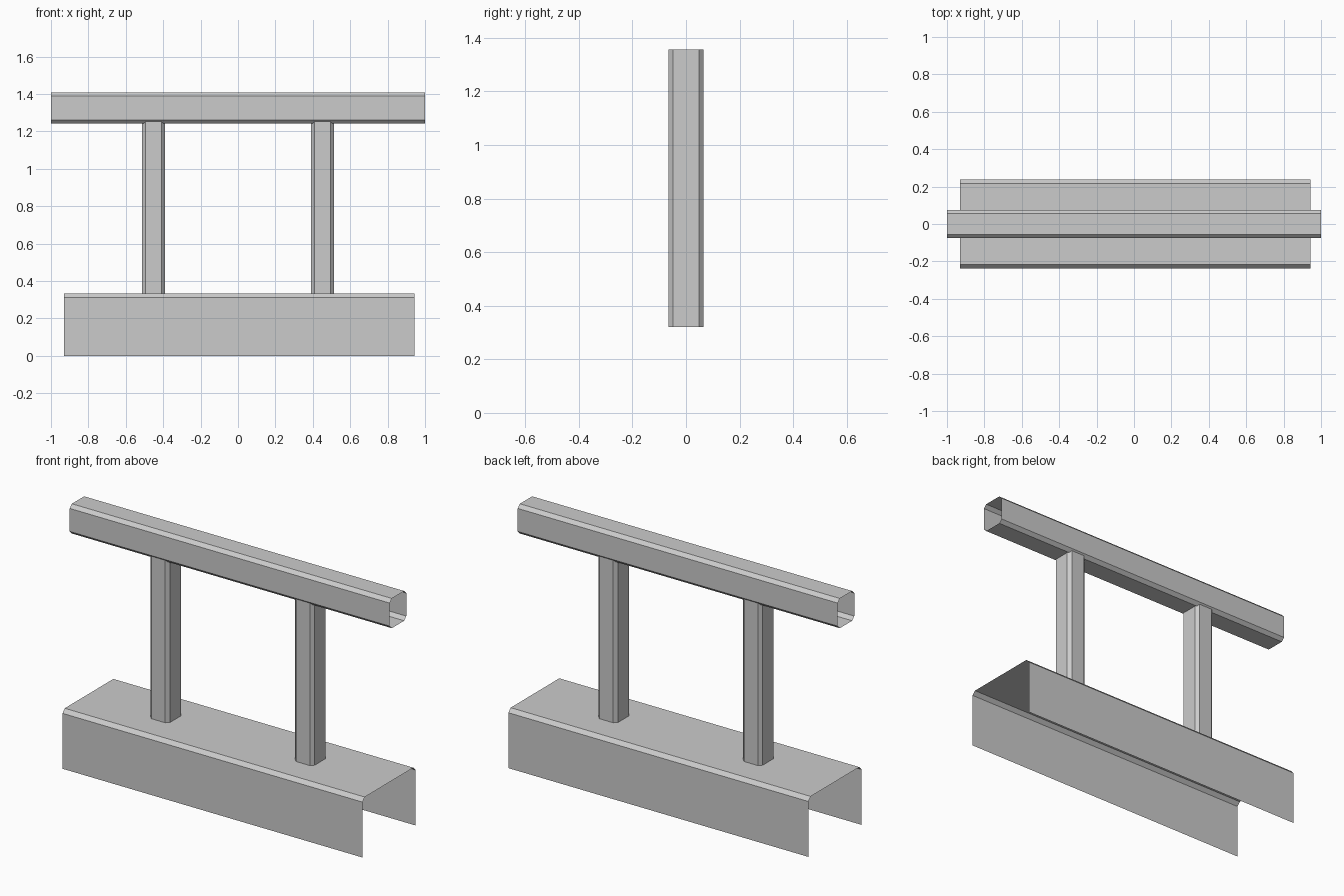
import bpy
from mathutils import Matrix, Vector

if "Cube" in bpy.data.objects:
    bpy.data.objects.remove(bpy.data.objects["Cube"])


def octagon(a, b, c):
    """Rectangle of half sizes a, b with corners chamfered by c."""
    return [(a, -b + c), (a, b - c), (a - c, b), (-a + c, b),
            (-a, b - c), (-a, -b + c), (-a + c, -b), (a - c, -b)]


def sheet(name, profile, start, end, place, closed=True):
    """Open-ended thin sheet: a profile swept straight from start to end."""
    n = len(profile)
    verts = [place(u, v, t) for t in (start, end) for u, v in profile]
    faces = [(i, (i + 1) % n, n + (i + 1) % n, n + i)
             for i in range(n if closed else n - 1)]
    mesh = bpy.data.meshes.new(name)
    mesh.from_pydata(verts, [], faces)
    obj = bpy.data.objects.new(name, mesh)
    bpy.context.collection.objects.link(obj)
    return obj


def along_x(u, v, t):
    return (t, u, v)


def along_z(u, v, t):
    return (u, v, t)


# Base: folded channel, open underneath and at both ends
channel = [(0.237, 0), (0.237, 0.313), (0.217, 0.334),
           (-0.217, 0.334), (-0.237, 0.313), (-0.237, 0)]
sheet("base_channel", channel, -0.931, 0.944, along_x, closed=False)

# Top rail: chamfered open tube
rail = [(y, z + 1.325) for y, z in octagon(0.074, 0.084, 0.019)]
sheet("top_rail", rail, -1.0, 1.0, along_x)

# Posts: chamfered tubes running up into the rail
for side, x in (("left", -0.452), ("right", 0.452)):
    post = [(px + x, py) for px, py in octagon(0.061, 0.066, 0.018)]
    sheet(side + "_post", post, 0.321, 1.356, along_z)
